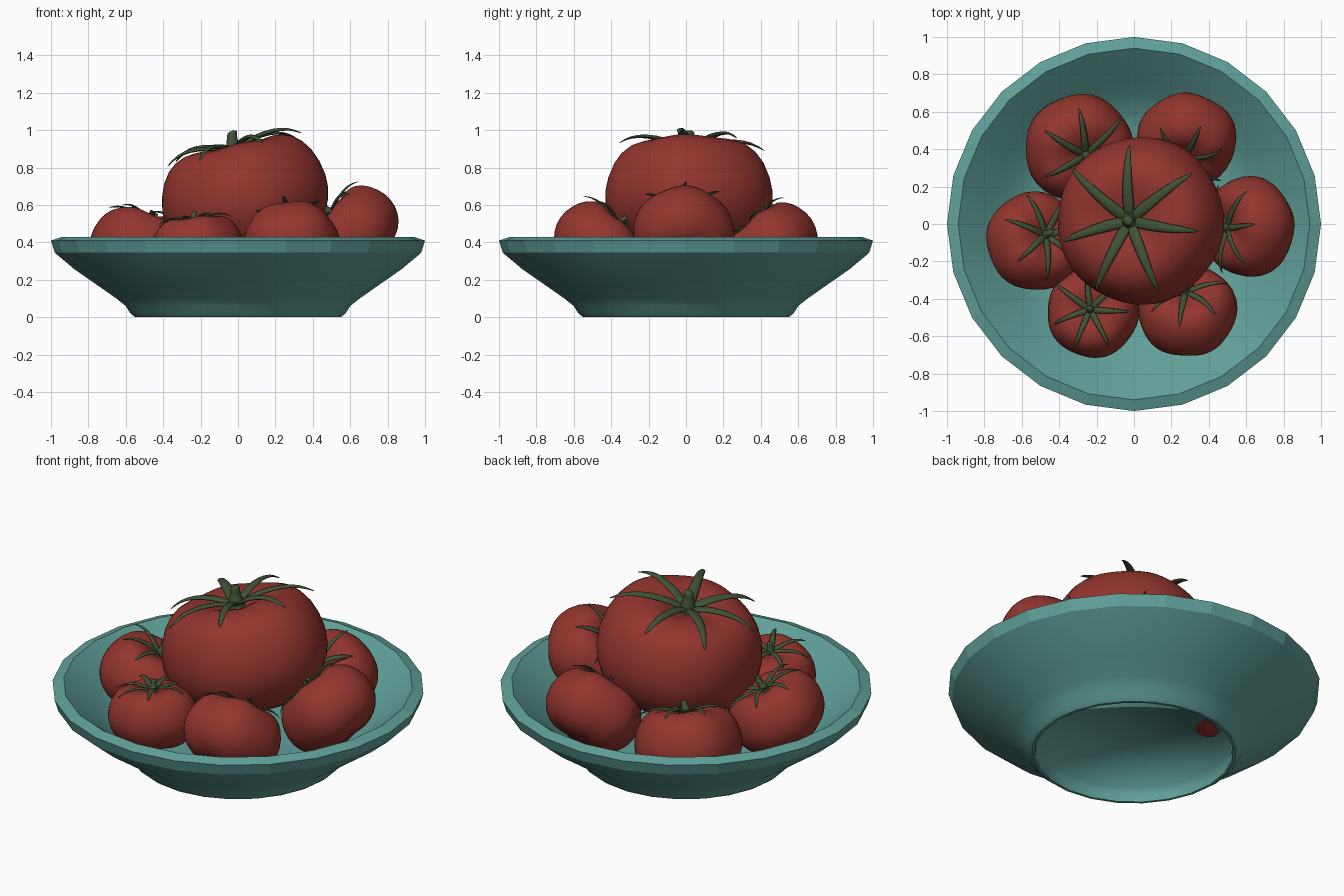
import bpy, bmesh, math
from mathutils import Matrix, Vector

if "Cube" in bpy.data.objects:
    bpy.data.objects.remove(bpy.data.objects["Cube"])


def material(name, rgb):
    m = bpy.data.materials.new(name)
    m.diffuse_color = (*rgb, 1)
    m.use_nodes = True
    m.node_tree.nodes["Principled BSDF"].inputs["Base Color"].default_value = m.diffuse_color
    return m


RED = material("tomato red", (0.295, 0.036, 0.028))
GREEN = material("stem green", (0.053, 0.084, 0.038))
TEAL = material("bowl teal", (0.118, 0.35, 0.318))


def finish(bm, name, mat, matrix=Matrix(), subdiv=0):
    bmesh.ops.recalc_face_normals(bm, faces=bm.faces)
    me = bpy.data.meshes.new(name)
    bm.to_mesh(me)
    bm.free()
    me.materials.append(mat)
    ob = bpy.data.objects.new(name, me)
    ob.matrix_world = matrix
    bpy.context.collection.objects.link(ob)
    if subdiv:
        mod = ob.modifiers.new("smooth", 'SUBSURF')
        mod.levels = mod.render_levels = subdiv
    return ob


def loft(bm, rings, smooth=True):
    """Bridge successive closed rings of points; a one-point ring is a pole."""
    vs = [[bm.verts.new(p) for p in r] for r in rings]
    faces = []
    for a, b in zip(vs, vs[1:]):
        n = max(len(a), len(b))
        row = []
        for i in range(n):
            j = (i + 1) % n
            if len(a) == 1:
                q = (a[0], b[j], b[i])
            elif len(b) == 1:
                q = (a[i], a[j], b[0])
            else:
                q = (a[i], a[j], b[j], b[i])
            f = bm.faces.new(q)
            f.smooth = smooth
            row.append(f)
        faces.append(row)
    return faces


def lathe(bm, profile, n, lobe=0.0):
    rings = []
    for r, z in profile:
        if r == 0:
            rings.append([(0, 0, z)])
            continue
        ring = []
        for i in range(n):
            t = 2 * math.pi * i / n
            k = lobe * math.cos(5 * t + 0.6)
            ring.append((r * (1 + k) * math.cos(t), r * (1 + k) * math.sin(t),
                         z * (1 + (1.5 * k if z > 0 else k))))
        rings.append(ring)
    return loft(bm, rings)


# Bowl: wide shallow dish with faceted rim and hollow foot ring
BOWL = [(0, .125), (.40, .126), (.50, .135), (.61, .17), (.69, .222), (.77, .29),
        (.86, .365), (.94, .43), (1.0, .41), (.98, .345), (.875, .257), (.75, .17),
        (.65, .10), (.60, .06), (.575, .02), (.55, 0), (.535, 0), (.53, .02),
        (.53, .085), (0, .11)]
bm = bmesh.new()
rows = lathe(bm, BOWL, 24)
for i in (7, 8, 15):          # rim bands and foot underside stay flat
    for f in rows[i]:
        f.smooth = False
finish(bm, "bowl", TEAL)

# Tomato of unit radius with a dimple at the top
TOMATO = [(0, .53), (.12, .55), (.30, .62), (.50, .665), (.73, .62), (.92, .42),
          (1.03, .06), (.985, -.24), (.82, -.50), (.56, -.65), (.30, -.67), (0, -.65)]

# Sepal path: distance out, height, half width
SEPAL = [(.03, .58, .085), (.15, .64, .105), (.32, .69, .10), (.55, .715, .08),
         (.75, .68, .058), (.88, .60, .025)]


def sepals_and_stem(bm):
    for k in range(7):
        rot = Matrix.Rotation(math.pi / 2 + k * 2 * math.pi / 7, 3, 'Z')
        reach = 1 + 0.06 * math.sin(k * 2.3)
        drop = 0.03 * math.sin(k * 1.7)
        curl = 0.08 * math.sin(k * 4.1)                 # slight sideways curl
        rings = []
        for r, z, w in SEPAL:
            x = r * reach
            y = curl * r * r
            z += drop * r
            ring = [(x, y - w, z - .01), (x, y, z + w * .4),
                    (x, y + w, z - .01), (x, y, z - w * .4)]
            rings.append([rot @ Vector(p) for p in ring])
        tip = rot @ Vector((.91 * reach, curl * .83, .575 + drop))
        loft(bm, rings + [[tip]])
    # Short bent stem
    rings = []
    for x, z, r in [(0, .50, .12), (0, .62, .10), (.01, .70, .075), (.02, .76, .065), (.04, .81, .07)]:
        rings.append([(x + r * math.cos(a * math.pi / 4), r * math.sin(a * math.pi / 4), z)
                      for a in range(8)])
    loft(bm, rings + [[(.045, 0, .83)]])


# name, centre, radius, lean direction in degrees, lean angle, spin, lobing
FRUIT = [
    ("top", (.035, .018, .633), .45, 180, 13, 0, .012),
    ("back_left", (-.294, .405, .305), .292, -45, 18, 10, .02),
    ("front_left", (-.22, -.47, .365), .246, 140, 8, 5, .02),
    ("front_right", (.285, -.465, .375), .266, 95, 42, 20, .025),
    ("back_right", (.285, .455, .365), .266, -100, 42, 30, .025),
    ("right", (.615, -.015, .445), .270, 183, 48, 15, .02),
    ("left", (-.53, -.093, .365), .266, 30, 26, 25, .02),
]
for name, centre, radius, heading, lean, spin, lobe in FRUIT:
    h = math.radians(heading)
    axis = Vector((-math.sin(h), math.cos(h), 0))
    mat = (Matrix.Translation(centre) @ Matrix.Rotation(math.radians(lean), 4, axis)
           @ Matrix.Rotation(math.radians(spin), 4, 'Z') @ Matrix.Scale(radius, 4))
    bm = bmesh.new()
    lathe(bm, TOMATO, 25, lobe)
    finish(bm, name + "_tomato", RED, mat, 1)
    bm = bmesh.new()
    sepals_and_stem(bm)
    finish(bm, name + "_stem", GREEN, mat, 1)
